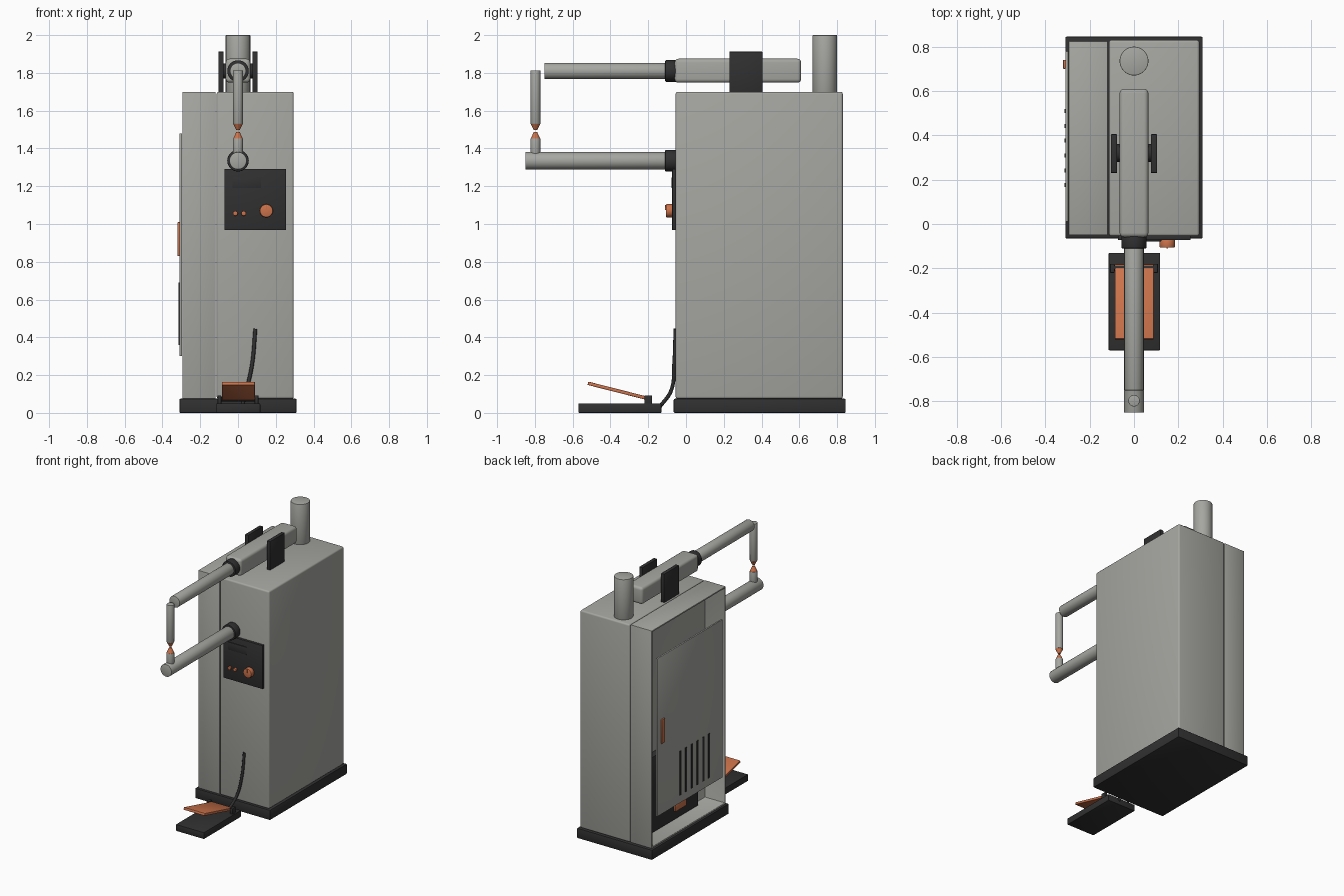
import bpy, bmesh, math
from mathutils import Vector, Matrix

if "Cube" in bpy.data.objects:
    bpy.data.objects.remove(bpy.data.objects["Cube"])


def material(name, rgb):
    m = bpy.data.materials.new(name)
    m.diffuse_color = (*rgb, 1)
    m.use_nodes = True
    m.node_tree.nodes["Principled BSDF"].inputs["Base Color"].default_value = m.diffuse_color
    return m


GREY = material("warm grey paint", (0.38, 0.385, 0.355))
DARK = material("charcoal", (0.03, 0.03, 0.03))
COPPER = material("copper", (0.60, 0.17, 0.07))


def finish(name, bm, mat, bevel=0.0, segments=2):
    bmesh.ops.recalc_face_normals(bm, faces=bm.faces)
    me = bpy.data.meshes.new(name)
    bm.to_mesh(me)
    bm.free()
    me.materials.append(mat)
    ob = bpy.data.objects.new(name, me)
    bpy.context.collection.objects.link(ob)
    bpy.ops.object.select_all(action='DESELECT')
    ob.select_set(True)
    bpy.context.view_layer.objects.active = ob
    if bevel:
        mod = ob.modifiers.new("bevel", 'BEVEL')
        mod.width, mod.segments = bevel, segments
        mod.limit_method = 'ANGLE'
        bpy.ops.object.modifier_apply(modifier=mod.name)
    bpy.ops.object.shade_smooth_by_angle(angle=math.radians(35))
    return ob


def box_mesh(x, y, z):
    bm = bmesh.new()
    bmesh.ops.create_cube(bm, size=1)
    lo, hi = Vector((x[0], y[0], z[0])), Vector((x[1], y[1], z[1]))
    for v in bm.verts:
        v.co = Vector([lo[i] + (v.co[i] + 0.5) * (hi[i] - lo[i]) for i in range(3)])
    return bm


def box(name, x, y, z, mat, bevel=0.0, segments=2):
    return finish(name, box_mesh(x, y, z), mat, bevel, segments)


def rod(name, a, b, r1, mat, r2=None, bevel=0.0, sides=32):
    a, b = Vector(a), Vector(b)
    bm = bmesh.new()
    bmesh.ops.create_cone(bm, cap_ends=True, segments=sides, radius1=r1,
                          radius2=r1 if r2 is None else r2, depth=(b - a).length)
    turn = Vector((0, 0, 1)).rotation_difference(b - a).to_matrix().to_4x4()
    bm.transform(Matrix.Translation((a + b) / 2) @ turn)
    return finish(name, bm, mat, bevel)


# Cabinet: plinth, main housing and open side compartment
box("plinth", (-0.31, 0.31), (-0.065, 0.845), (0, 0.075), DARK, 0.006)
box("main_housing", (-0.113, 0.295), (-0.055, 0.83), (0.075, 1.70), GREY, 0.012, 3)
bm = box_mesh((-0.295, -0.118), (-0.05, 0.825), (0.075, 1.70))
side = min(bm.faces, key=lambda f: f.calc_center_median().x)
bmesh.ops.inset_region(bm, faces=[side], thickness=0.016)
pocket = bmesh.ops.extrude_face_region(bm, geom=[side])
bmesh.ops.translate(bm, vec=(0.165, 0, 0),
                    verts=[g for g in pocket["geom"] if isinstance(g, bmesh.types.BMVert)])
bmesh.ops.delete(bm, geom=[side], context='FACES_ONLY') if side.is_valid else None
finish("side_compartment", bm, GREY, 0.004)

# Equipment inside the compartment
box("transformer", (-0.18, -0.128), (0.11, 0.70), (0.095, 0.66), DARK, 0.005)
box("transformer_terminal", (-0.195, -0.175), (0.27, 0.40), (0.16, 0.21), COPPER, 0.004)

# Side door with handle and vent slots
box("side_door", (-0.31, -0.296), (0.01, 0.78), (0.30, 1.48), GREY, 0.004)
box("door_handle", (-0.32, -0.308), (0.70, 0.74), (0.83, 1.01), COPPER, 0.003)
for i in range(6):
    y = 0.175 + i * 0.067
    box("vent_slot", (-0.314, -0.308), (y - 0.009, y + 0.009), (0.36, 0.69), DARK)

# Exhaust stub on the roof
rod("roof_cylinder", (0, 0.735, 1.69), (0, 0.735, 2.0), 0.065, GREY, bevel=0.003, sides=48)

# Upper arm with pivot brackets
box("upper_arm_holder", (-0.065, 0.065), (-0.06, 0.61), (1.748, 1.875), GREY, 0.02, 4)
for s in (-1, 1):
    xs = sorted((s * 0.076, s * 0.104))
    box("pivot_bracket", xs, (0.23, 0.405), (1.69, 1.913), DARK, 0.004)
rod("pivot_pin", (-0.09, 0.32, 1.81), (0.09, 0.32, 1.81), 0.04, DARK)
rod("upper_arm", (0, -0.05, 1.81), (0, -0.75, 1.81), 0.043, GREY, bevel=0.003)
rod("upper_collar", (0, -0.05, 1.81), (0, -0.11, 1.81), 0.057, DARK, bevel=0.004)

# Lower arm
rod("lower_arm", (0, -0.04, 1.335), (0, -0.85, 1.335), 0.046, GREY, bevel=0.003)
rod("lower_collar", (0, -0.05, 1.335), (0, -0.11, 1.335), 0.057, DARK, bevel=0.004)

# Electrodes with copper tips
Y = -0.797
rod("upper_electrode", (0, Y, 1.53), (0, Y, 1.812), 0.026, GREY, bevel=0.002)
rod("upper_tip", (0, Y, 1.53), (0, Y, 1.497), 0.025, COPPER, r2=0.009)
rod("lower_electrode", (0, Y, 1.35), (0, Y, 1.452), 0.026, GREY, bevel=0.002)
rod("lower_tip", (0, Y, 1.452), (0, Y, 1.487), 0.025, COPPER, r2=0.009)

# Control panel
box("control_panel", (-0.072, 0.255), (-0.073, -0.05), (0.967, 1.292), DARK, 0.003)
box("display", (-0.03, 0.123), (-0.078, -0.07), (1.19, 1.247), DARK, 0.002)
rod("dial", (0.15, -0.07, 1.07), (0.15, -0.107, 1.07), 0.035, COPPER, bevel=0.005)
box("dial_pointer", (0.147, 0.153), (-0.11, -0.105), (1.075, 1.10), COPPER)
for x in (-0.014, 0.03):
    rod("button", (x, -0.07, 1.056), (x, -0.086, 1.056), 0.013, COPPER, bevel=0.003, sides=20)

# Foot pedal
box("pedal_base", (-0.115, 0.118), (-0.57, -0.13), (0, 0.05), DARK, 0.005)
for s in (-1, 1):
    xs = sorted((s * 0.088, s * 0.108))
    box("hinge_lug", xs, (-0.22, -0.18), (0.045, 0.092), DARK, 0.003)
rod("hinge_pin", (-0.1, -0.197, 0.073), (0.1, -0.197, 0.073), 0.012, DARK, sides=16)
bm = box_mesh((-0.086, 0.089), (-0.345, 0.0), (-0.009, 0.009))
bm.transform(Matrix.Translation((0, -0.185, 0.072)) @ Matrix.Rotation(-math.atan2(0.085, 0.335), 4, 'X'))
finish("pedal_plate", bm, COPPER, 0.003)

# Cable from the housing to the pedal
curve = bpy.data.curves.new("pedal_cable", 'CURVE')
curve.dimensions = '3D'
curve.bevel_depth, curve.bevel_resolution = 0.010, 3
curve.use_fill_caps = True
spline = curve.splines.new('BEZIER')
path = [(0.092, -0.056, 0.445), (0.075, -0.063, 0.26), (0.045, -0.078, 0.12), (0.02, -0.14, 0.03)]
spline.bezier_points.add(len(path) - 1)
for p, co in zip(spline.bezier_points, path):
    p.co = co
    p.handle_left_type = p.handle_right_type = 'AUTO'
curve.materials.append(DARK)
bpy.context.collection.objects.link(bpy.data.objects.new("pedal_cable", curve))
